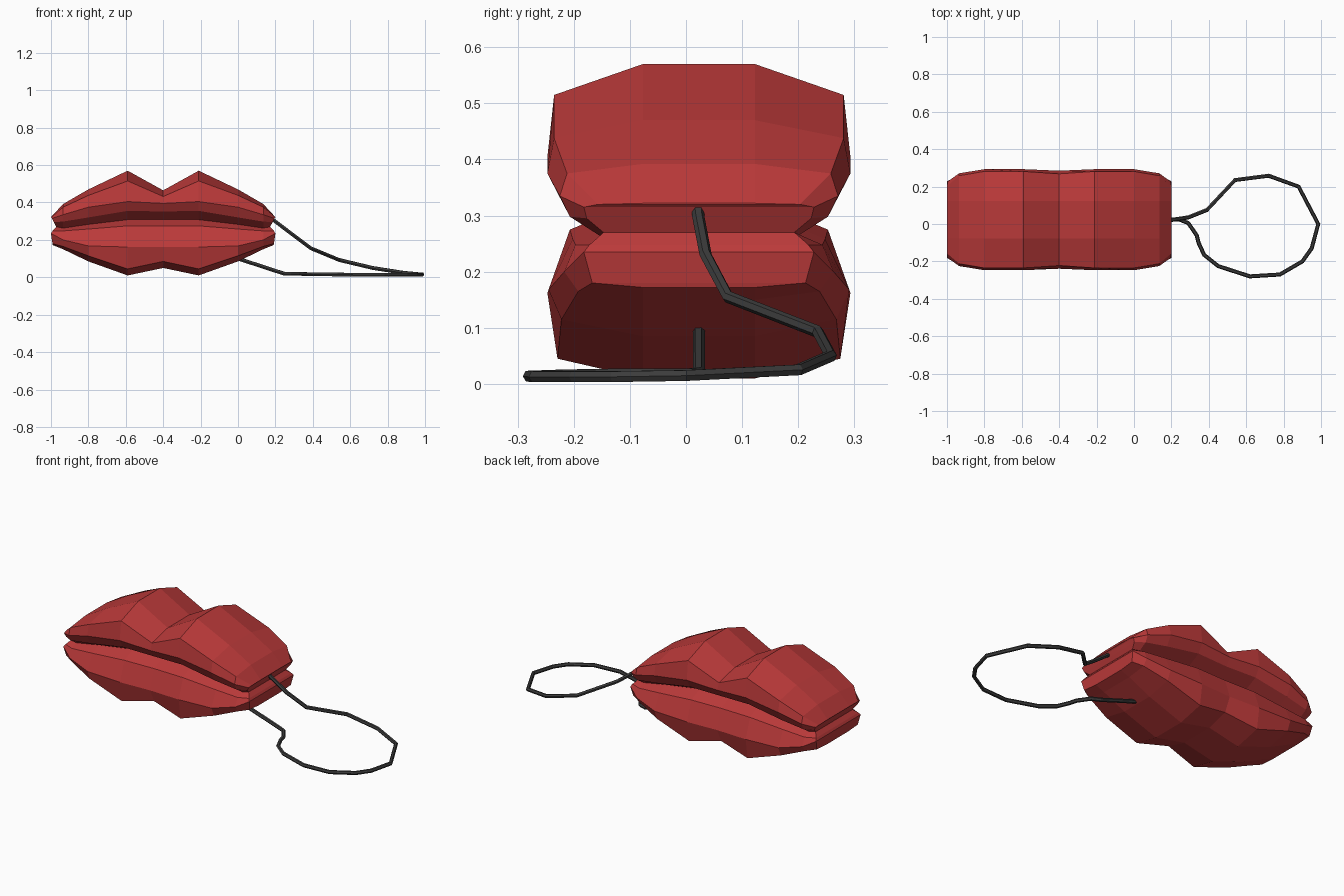
import bpy, bmesh

if "Cube" in bpy.data.objects:
    bpy.data.objects.remove(bpy.data.objects["Cube"])

def material(name, rgb):
    m = bpy.data.materials.new(name)
    m.diffuse_color = (*rgb, 1)
    m.use_nodes = True
    m.node_tree.nodes["Principled BSDF"].inputs["Base Color"].default_value = m.diffuse_color
    return m

red = material("lip red", (0.50, 0.042, 0.042))
grey = material("strap dark grey", (0.045, 0.045, 0.045))

CX, CY = -0.4, 0.023   # centre of the lips

# Half cross-sections from the lip centre to the corner:
# (distance), half depths, heights; nine rows from top to bottom
stations = [
    ([0] * 9,
     [.10, .245, .262, .235, .15, .225, .262, .225, .10],
     [.465, .432, .395, .352, .308, .275, .162, .085, .05]),
    ([.19] * 9,
     [.10, .258, .270, .240, .15, .230, .270, .252, .10],
     [.570, .515, .405, .355, .308, .275, .162, .045, .01]),
    ([.40] * 9,
     [.10, .258, .270, .240, .165, .225, .268, .245, .10],
     [.470, .438, .375, .320, .283, .258, .168, .115, .085]),
    ([.535] * 9,
     [.10, .235, .248, .230, .175, .220, .240, .215, .10],
     [.392, .375, .335, .298, .263, .248, .200, .165, .15]),
    ([.60, .60, .595, .585, .572, .592, .60, .592, .59],
     [.10, .180, .205, .200, .170, .195, .205, .190, .10],
     [.322, .320, .315, .295, .270, .248, .235, .180, .172]),
]

# Lips: one loft mirrored left to right, closed at both corners
bm = bmesh.new()
rings = []
for side, group in ((-1, stations[:0:-1]), (1, stations)):
    for ds, ys, zs in group:
        front = [bm.verts.new((CX + side * d, CY - y, z)) for d, y, z in zip(ds, ys, zs)]
        back = [bm.verts.new((CX + side * d, CY + y, z)) for d, y, z in zip(ds, ys, zs)]
        rings.append(front + back[::-1])
n = len(rings[0])
for a, b in zip(rings, rings[1:]):
    for i in range(n):
        j = (i + 1) % n
        bm.faces.new((a[i], a[j], b[j], b[i]))
for r in (rings[0], rings[-1]):
    for i in range(n // 2 - 1):
        bm.faces.new((r[i], r[i + 1], r[n - 2 - i], r[n - 1 - i]))
bmesh.ops.recalc_face_normals(bm, faces=bm.faces)
mesh = bpy.data.meshes.new("lips_body")
bm.to_mesh(mesh)
bm.free()
mesh.materials.append(red)
bpy.context.collection.objects.link(bpy.data.objects.new("lips_body", mesh))

# Strap: a six-sided cord looping from the mouth corner to the underside
path = [(.165, .02, .325), (.20, .022, .298), (.29, .035, .23), (.39, .075, .155),
        (.54, .235, .093), (.72, .258, .05), (.88, .20, .025), (.985, 0, .015),
        (.95, -.13, .013), (.90, -.20, .013), (.78, -.27, .013), (.62, -.28, .014),
        (.45, -.225, .016), (.375, -.165, .017), (.345, -.10, .018),
        (.335, -.06, .018), (.29, .005, .018), (.245, .023, .02), (.0, .023, .10)]
curve = bpy.data.curves.new("strap", 'CURVE')
curve.dimensions = '3D'
curve.bevel_depth = 0.011
curve.bevel_resolution = 1
curve.use_fill_caps = True
sp = curve.splines.new('POLY')
sp.points.add(len(path) - 1)
for p, co in zip(sp.points, path):
    p.co = (*co, 1)
sp.use_smooth = False
curve.materials.append(grey)
strap = bpy.data.objects.new("strap", curve)
bpy.context.collection.objects.link(strap)
bpy.context.view_layer.objects.active = strap
strap.select_set(True)
bpy.ops.object.convert(target='MESH')
